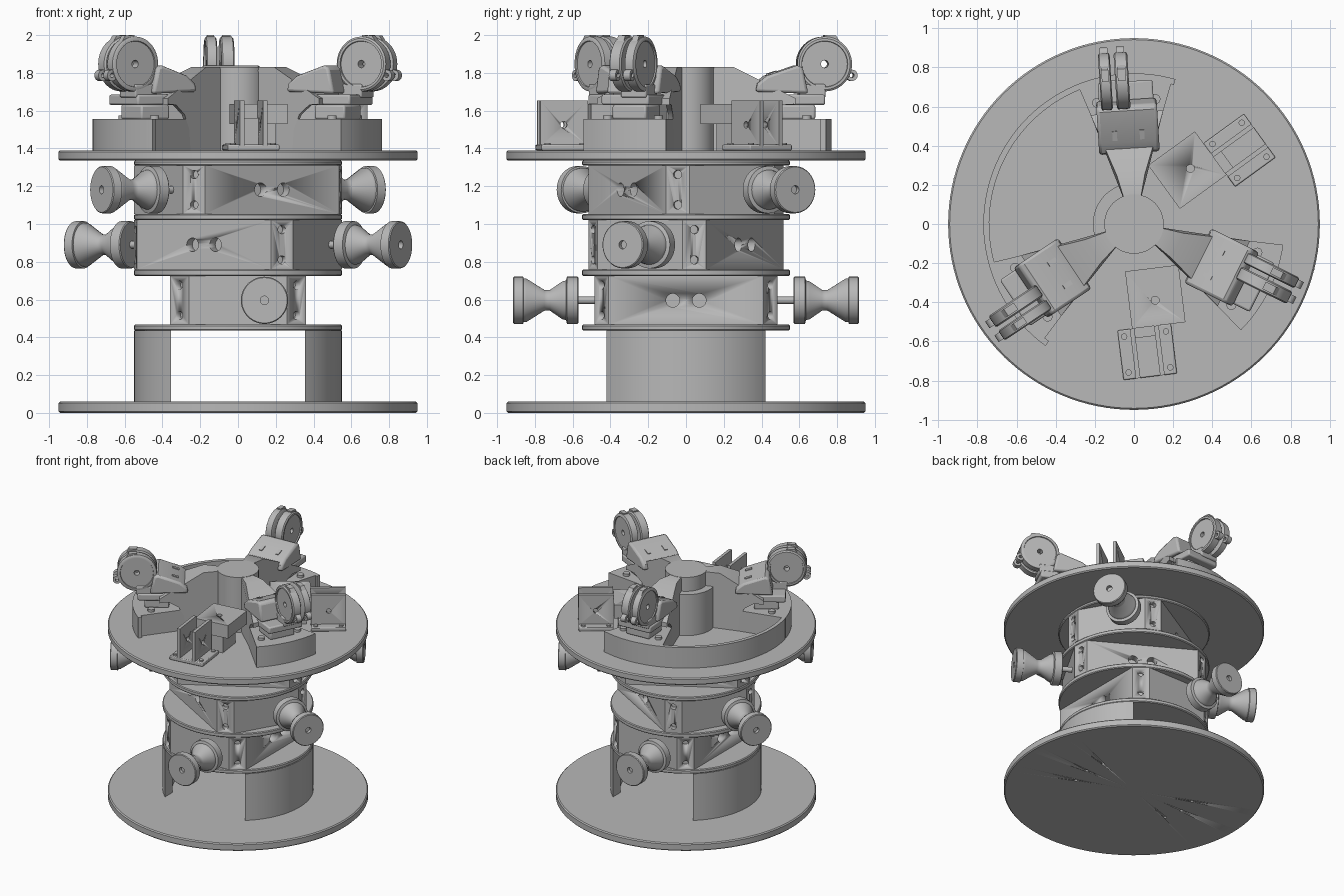
import bpy, bmesh
from math import pi, sin, cos, radians, acos, asin
from mathutils import Matrix, Vector

if "Cube" in bpy.data.objects:
    bpy.data.objects.remove(bpy.data.objects["Cube"])

GREY = (0.48, 0.48, 0.48, 1)
metal = bpy.data.materials.new("plain grey")
metal.diffuse_color = GREY
metal.use_nodes = True
metal.node_tree.nodes["Principled BSDF"].inputs["Base Color"].default_value = GREY

I = Matrix.Identity(4)
SIDE = Matrix.Rotation(pi / 2, 4, 'X')    # profile plane (radius, height)
FORWARD = Matrix.Rotation(pi / 2, 4, 'X')  # lathe axis along -y


def turn(deg):
    return Matrix.Rotation(radians(deg), 4, 'Z')


def move(x, y, z):
    return Matrix.Translation((x, y, z))


def finish(name, bm, matrix=I, bevel=0):
    bmesh.ops.transform(bm, matrix=matrix, verts=bm.verts)
    bmesh.ops.recalc_face_normals(bm, faces=bm.faces)
    mesh = bpy.data.meshes.new(name)
    bm.to_mesh(mesh)
    bm.free()
    ob = bpy.data.objects.new(name, mesh)
    bpy.context.collection.objects.link(ob)
    mesh.materials.append(metal)
    if bevel:
        m = ob.modifiers.new("soft edge", 'BEVEL')
        m.width, m.segments, m.limit_method = bevel, 2, 'ANGLE'
        m.angle_limit = radians(50)
    bpy.ops.object.select_all(action='DESELECT')
    bpy.context.view_layer.objects.active = ob
    ob.select_set(True)
    bpy.ops.object.shade_smooth_by_angle(angle=radians(35))
    return ob


def prism(name, pts, low, high, matrix=I, bevel=0, taper=None):
    """Extrude a flat outline; taper scales sideways width along x."""
    bm = bmesh.new()
    face = bm.faces.new([bm.verts.new((x, y, low)) for x, y in pts])
    new = bmesh.ops.extrude_face_region(bm, geom=[face])["geom"]
    bmesh.ops.translate(bm, vec=(0, 0, high - low),
                        verts=[v for v in new if isinstance(v, bmesh.types.BMVert)])
    if taper:
        for v in bm.verts:
            v.co.z *= taper(v.co.x)
    return finish(name, bm, matrix, bevel)


def box(name, x, y, z, matrix=I, bevel=0):
    pts = [(x[0], y[0]), (x[1], y[0]), (x[1], y[1]), (x[0], y[1])]
    return prism(name, pts, z[0], z[1], matrix, bevel)


def lathe(name, profile, matrix=I, steps=48, closed=False):
    bm = bmesh.new()
    vs = [bm.verts.new((r, 0, z)) for r, z in profile]
    pairs = list(zip(vs, vs[1:])) + ([(vs[-1], vs[0])] if closed else [])
    edges = [bm.edges.new(p) for p in pairs]
    bmesh.ops.spin(bm, geom=vs + edges, axis=(0, 0, 1), cent=(0, 0, 0),
                   angle=2 * pi, steps=steps)
    bmesh.ops.remove_doubles(bm, verts=bm.verts, dist=1e-5)
    return finish(name, bm, matrix)


def disc(name, r, low, high, matrix=I, soft=0.0, steps=48):
    return lathe(name, [(0, low), (r - soft, low), (r, low + soft),
                        (r, high - soft), (r - soft, high), (0, high)], matrix, steps)


def arc(r, a, b, n=32):
    return [(r * cos(a + (b - a) * i / n), r * sin(a + (b - a) * i / n)) for i in range(n + 1)]


def drill(ob, holes):
    """Cut round holes, each given as (radius, depth, matrix along local z)."""
    bm = bmesh.new()
    for r, depth, matrix in holes:
        bmesh.ops.create_cone(bm, cap_ends=True, segments=20, radius1=r, radius2=r,
                              depth=2 * depth, matrix=matrix)
    cutter = finish("hole_cutter", bm)
    cutter.hide_render = True
    mod = ob.modifiers.new("holes", 'BOOLEAN')
    mod.operation, mod.object, mod.solver = 'DIFFERENCE', cutter, 'EXACT'
    bpy.context.view_layer.objects.active = ob
    bpy.ops.object.modifier_apply(modifier=mod.name)
    bpy.data.objects.remove(cutter)


# Base and deck plates
base = disc("base_plate", 0.95, 0, 0.06, soft=0.008, steps=128)
drill(base, [(0.012, 0.03, turn(a) @ move(0.45, 0, 0)) for a in (20, 0, -20, 160, 180, 200)])
disc("deck_plate", 0.95, 1.335, 1.39, soft=0.008, steps=128)
for i, (low, high) in enumerate([(0.435, 0.467), (0.725, 0.76), (1.02, 1.053), (1.31, 1.335)]):
    disc("round_plate_%d" % (i + 1), 0.55, low, high, soft=0.006, steps=96)

# Curved support walls
a, b = acos(0.355 / 0.55), acos(0.355 / 0.48)
for side, name in ((0, "left_wall"), (180, "right_wall")):
    prism(name, arc(0.55, -a, a) + arc(0.48, b, -b), 0.06, 0.435, turn(side))

# Three stacked rotary stages, each with two opposed knobs
OUTLINE = [(0.36, -0.41), (0.36, 0.41), (0.26, 0.485), (-0.26, 0.485),
           (-0.36, 0.41), (-0.36, -0.41), (-0.26, -0.485), (0.26, -0.485)]
KNOB = [(0, 0.57), (0.12, 0.57), (0.125, 0.575), (0.125, 0.63), (0.105, 0.635), (0.1, 0.655),
        (0.055, 0.72), (0.055, 0.75), (0.115, 0.845), (0.115, 0.86), (0.125, 0.862),
        (0.125, 0.91), (0.12, 0.915), (0.022, 0.915), (0.022, 0.89), (0, 0.89)]
for i, (low, high) in enumerate([(0.467, 0.725), (0.76, 1.02), (1.053, 1.31)]):
    mid, spin = (low + high) / 2, turn(60 * i)
    body = prism("stage_body_%d" % (i + 1), OUTLINE, low, high, spin)
    holes = []
    for sx in (-1, 1):
        for y in (-0.07, 0.07):
            holes.append((0.036, 0.06, spin @ move(sx * 0.36, y, mid)
                          @ Matrix.Rotation(pi / 2, 4, 'Y')))
        for sy in (-1, 1):
            out = Vector((sx * 0.6, sy * 0.8, 0)).to_track_quat('Z', 'Y').to_matrix().to_4x4()
            for dz in (-0.08, 0.08):
                holes.append((0.022, 0.04, spin @ move(sx * 0.31, sy * 0.447, mid + dz) @ out))
    drill(body, holes)
    for half in (0, 180):
        place = spin @ turn(half) @ move(0.14, 0, mid) @ FORWARD
        lathe("knob_%d_%d" % (i + 1, half), KNOB, place)
        disc("knob_shaft_%d_%d" % (i + 1, half), 0.02, 0.47, 0.58, place, steps=20)

# Centre post and curved fences on the deck
disc("centre_post", 0.152, 1.39, 1.832, steps=64)
f, t = radians(110), radians(197)
prism("inner_fence", arc(0.21, f, t) + arc(0.15, t, f), 1.39, 1.72)
f, t = radians(74), radians(234)
prism("outer_fence", arc(0.77, f, t, 64) + arc(0.74, t, f, 64), 1.39, 1.555)


# Three arms carrying forked wheels
def width(r):
    return 0.035 + 0.36 * max(r - 0.15, 0)


WEB = [(0.1, 1.39), (0.38, 1.39), (0.39, 1.5), (0.43, 1.58), (0.5, 1.63),
       (0.57, 1.635), (0.57, 1.665), (0.25, 1.83), (0.1, 1.83)]
ROOF = [(0.1, 1.79), (0.25, 1.79), (0.57, 1.63), (0.57, 1.665), (0.25, 1.83), (0.1, 1.83)]
HOOD = [(0.36, 1.7), (0.37, 1.745), (0.42, 1.785), (0.58, 1.84), (0.61, 1.83), (0.64, 1.69)]
CHEEK = [(0.02, -1), (0.135, -1), (0.145, -0.8), (0.145, 0.8), (0.135, 1), (0.122, 1),
         (0.12, 0.75), (0.02, 0.75)]
edge = asin(width(0.73) / 0.77)
for n, angle in (("back", 93.6), ("right", 213.6), ("left", 333.6)):
    at = turn(angle)
    w = width(0.3)
    prism(n + "_arm_foot", [(0.3, w), (0.3, -w)] + arc(0.77, -edge, edge, 16), 1.39, 1.555, at)
    prism(n + "_arm_roof", ROOF, -1, 1, at @ SIDE, taper=width)
    for s in (-1, 1):
        lo, hi = sorted((s * 0.8, s))
        web = prism(n + "_arm_web", WEB, lo, hi, at @ SIDE, taper=width)
        # Bolts, each a thin pad on the foot
        disc(n + "_foot_bolt", 0.025, 1.555, 1.575, at @ move(0.63, s * 0.15, 0), steps=16)
    box(n + "_pivot", (0.5, 0.68), (-0.1, 0.1), (1.555, 1.63), at, 0.01)
    box(n + "_wheel_plate", (0.48, 0.73), (-0.14, 0.14), (1.63, 1.685), at, 0.01)
    hood = prism(n + "_wheel_hood", HOOD, -0.155, 0.155, at @ SIDE, 0.015)
    for s in (-0.07, 0.07):
        box(n + "_hood_slot", (0.43, 0.48), (s - 0.012, s + 0.012), (-0.004, 0.004),
            at @ move(0.45, s, 1.798) @ Matrix.Rotation(-0.33, 4, 'Y') @ move(-0.45, -s, 0), 0)
    # Wheel cheeks, linking block and outer lugs
    for k, (off, half) in enumerate(((0.1, 0.03), (0.015, 0.035))):
        sign = 1 if k else -1
        spot = at @ move(0.735, off, 1.847) @ SIDE
        lathe(n + "_wheel_cheek_%d" % (k + 1), [(r, z * half * sign) for r, z in CHEEK],
              spot, closed=True)
        lathe(n + "_lug_%d" % (k + 1), [(0.012, -0.02), (0.03, -0.02), (0.03, 0.02), (0.012, 0.02)],
              spot @ move(0.145, -0.06, 0), 20, True)
        prism(n + "_cheek_horn_%d" % (k + 1), [(0, 0.125), (0.1, 0.09), (0.06, 0.15), (0.0, 0.153)],
              -0.6 * half, 0.6 * half, spot)
    box(n + "_fork_base", (0.6, 0.74), (-0.02, 0.13), (1.67, 1.74), at, 0.008)

# Two sensor mounts: raised box with an upright bracket beyond it
for n, angle in (("side", 36), ("front", 277)):
    at = turn(angle)
    box(n + "_mount_leg", (0.3, 0.5), (-0.02, 0.14), (1.39, 1.53), at)
    top = box(n + "_mount_box", (0.235, 0.53), (-0.075, 0.2), (1.53, 1.635), at)
    drill(top, [(0.02, 0.04, at @ move(0.4, 0.06, 1.635))])
    box(n + "_bracket_foot", (0.53, 0.785), (-0.15, 0.125), (1.39, 1.42), at, 0.006)
    for v in (-0.075, 0.05):
        plate = box(n + "_bracket_plate", (0.53, 0.785), (v - 0.012, v + 0.012), (1.41, 1.655), at)
        drill(plate, [(0.018, 0.05, at @ move(0.66, v, 1.525) @ SIDE)])
    box(n + "_bracket_bridge", (0.53, 0.58), (-0.075, 0.05), (1.41, 1.56), at)
    for u in (0.565, 0.75):
        for v in (-0.12, 0.095):
            disc(n + "_bracket_bolt", 0.016, 1.415, 1.43, at @ move(u, v, 0), steps=16)
